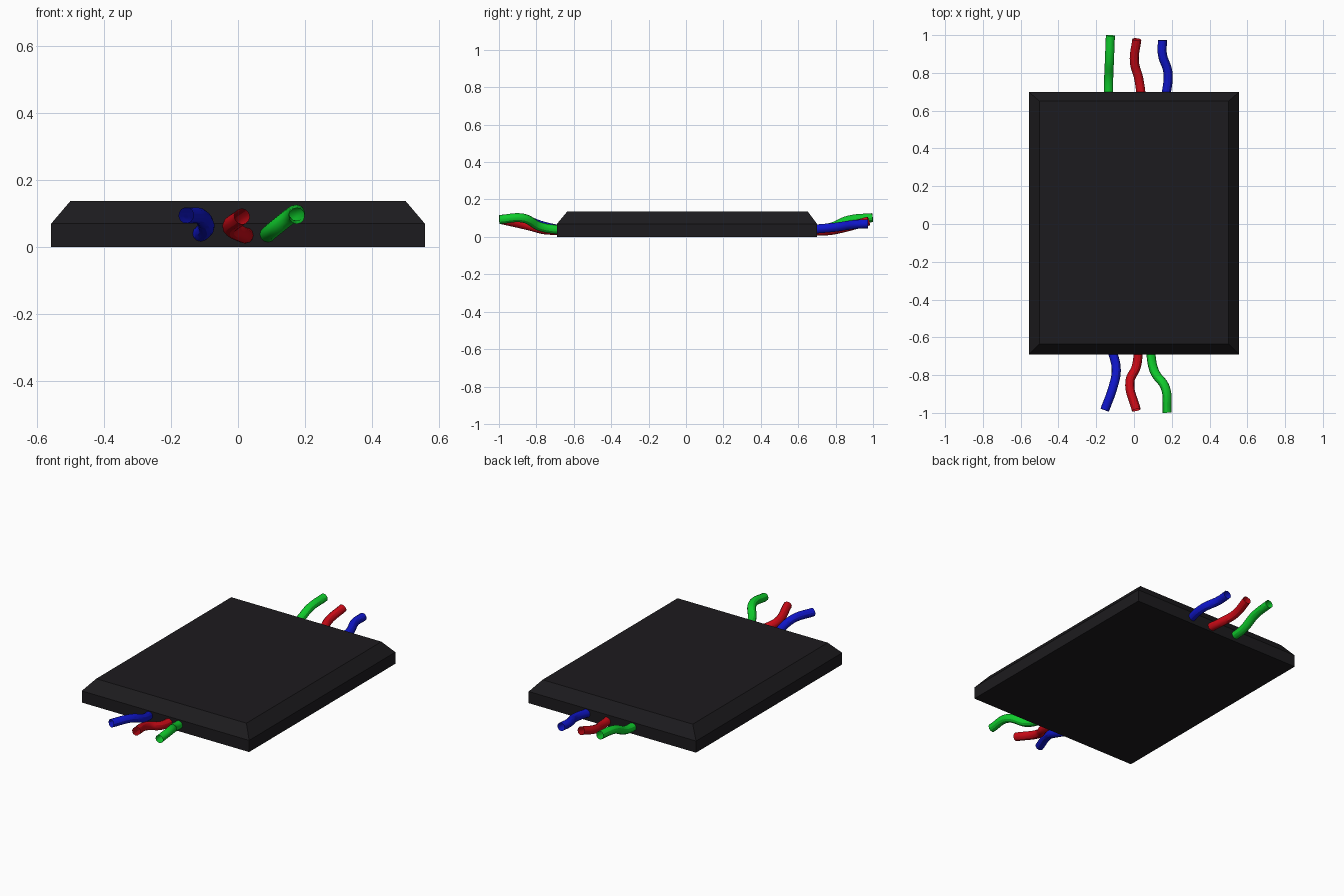
import bpy, bmesh

if "Cube" in bpy.data.objects:
    bpy.data.objects.remove(bpy.data.objects["Cube"])


def material(name, rgb):
    m = bpy.data.materials.new(name)
    m.diffuse_color = (*rgb, 1)
    m.use_nodes = True
    m.node_tree.nodes["Principled BSDF"].inputs["Base Color"].default_value = m.diffuse_color
    return m


BLACK = material("black_plastic", (0.012, 0.011, 0.013))
COLOURS = {
    "blue": material("blue_wire", (0.005, 0.008, 0.6)),
    "red": material("red_wire", (0.6, 0.003, 0.008)),
    "green": material("green_wire", (0.005, 0.6, 0.025)),
}


# Casing: upright lower walls, sloped upper edge, flat top
def casing():
    rings = [(0.557, -0.69, 0.70, 0.0), (0.557, -0.69, 0.70, 0.07),
             (0.50, -0.634, 0.65, 0.137)]
    bm = bmesh.new()
    loops = [[bm.verts.new(p) for p in
              ((-x, y0, z), (x, y0, z), (x, y1, z), (-x, y1, z))]
             for x, y0, y1, z in rings]
    for a, b in zip(loops, loops[1:]):
        for i in range(4):
            j = (i + 1) % 4
            bm.faces.new((a[i], a[j], b[j], b[i]))
    bm.faces.new(loops[0][::-1])
    bm.faces.new(loops[-1])
    me = bpy.data.meshes.new("casing")
    bm.to_mesh(me)
    bm.free()
    me.materials.append(BLACK)
    bpy.context.collection.objects.link(bpy.data.objects.new("casing", me))


# Wire: round open tube along a smooth path
def wire(name, colour, points):
    cu = bpy.data.curves.new(name, 'CURVE')
    cu.dimensions = '3D'
    cu.bevel_depth = 0.024
    cu.bevel_resolution = 4
    cu.resolution_u = 8
    sp = cu.splines.new('BEZIER')
    sp.bezier_points.add(len(points) - 1)
    for bp, p in zip(sp.bezier_points, points):
        bp.co = p
        bp.handle_left_type = bp.handle_right_type = 'AUTO'
    cu.materials.append(COLOURS[colour])
    ob = bpy.data.objects.new(name, cu)
    bpy.context.collection.objects.link(ob)
    bpy.ops.object.select_all(action='DESELECT')
    ob.select_set(True)
    bpy.context.view_layer.objects.active = ob
    bpy.ops.object.convert(target='MESH')
    bpy.ops.object.shade_smooth_by_angle()


casing()

# Front wires
wire("front_blue_wire", "blue", [(-0.118, -0.66, 0.035), (-0.094, -0.77, 0.06),
                                 (-0.11, -0.86, 0.09), (-0.155, -0.985, 0.095)])
wire("front_red_wire", "red", [(0.025, -0.66, 0.035), (0.012, -0.755, 0.038),
                               (-0.022, -0.835, 0.058), (0.012, -0.985, 0.092)])
wire("front_green_wire", "green", [(0.085, -0.66, 0.035), (0.108, -0.78, 0.055),
                                   (0.167, -0.87, 0.10), (0.175, -0.998, 0.093)])

# Back wires
wire("back_green_wire", "green", [(-0.135, 0.67, 0.04), (-0.134, 0.77, 0.05),
                                  (-0.13, 0.87, 0.09), (-0.125, 0.998, 0.103)])
wire("back_red_wire", "red", [(0.04, 0.67, 0.03), (0.025, 0.77, 0.034),
                              (0.002, 0.86, 0.053), (0.015, 0.977, 0.085)])
wire("back_blue_wire", "blue", [(0.168, 0.67, 0.04), (0.18, 0.80, 0.052),
                                (0.15, 0.90, 0.066), (0.151, 0.973, 0.07)])
